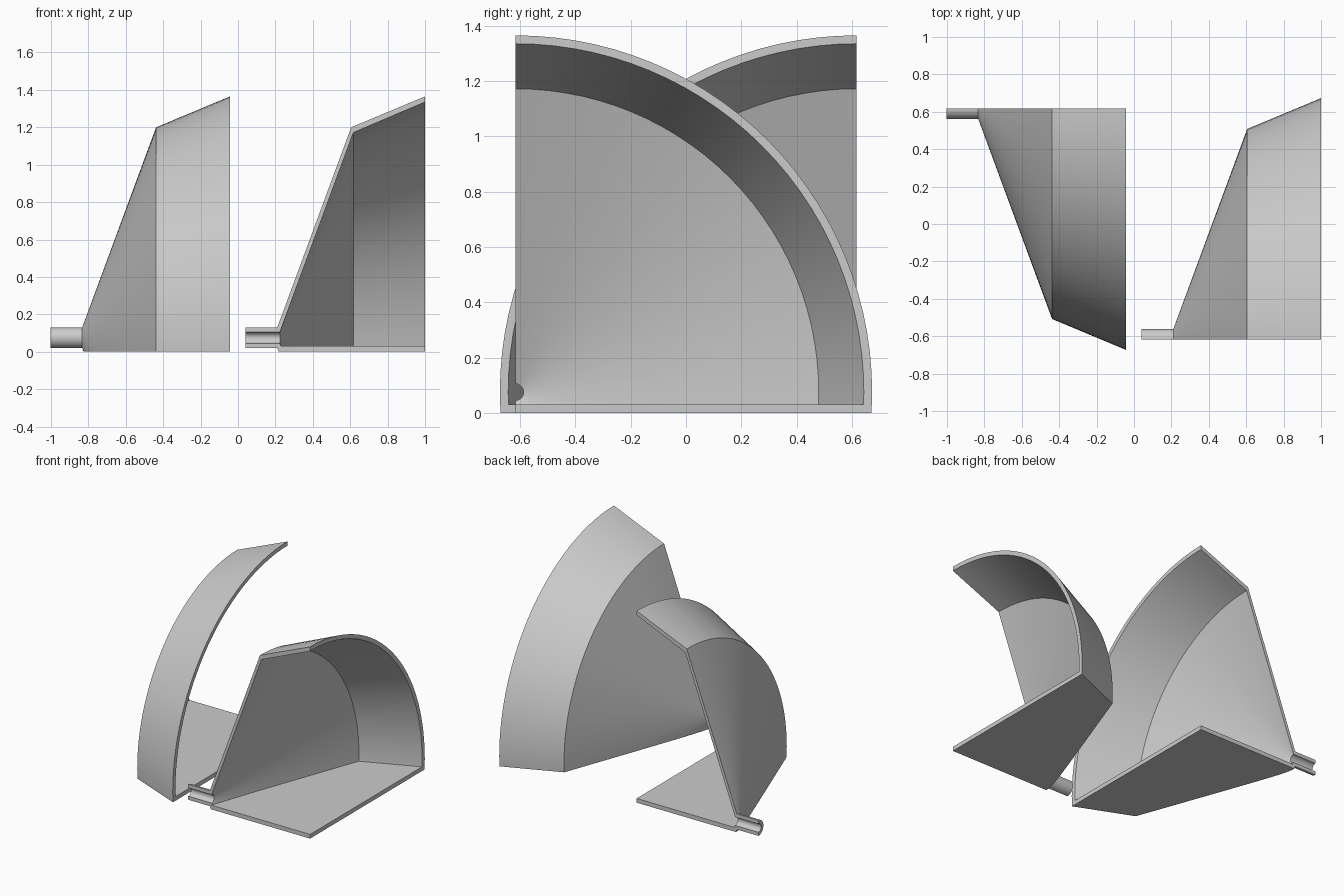
import bpy, bmesh, math
from mathutils import Vector

cube = bpy.data.objects.get("Cube")
if cube:
    bpy.data.objects.remove(cube, do_unlink=True)

grey = bpy.data.materials.new("light grey")
grey.use_nodes = True
colour = (0.6, 0.6, 0.6, 1)
grey.diffuse_color = colour
grey.node_tree.nodes["Principled BSDF"].inputs["Base Color"].default_value = colour

AXIS_Y, AXIS_Z = 0.617, 0.075   # distance of each funnel axis from the centre, and its height
FLOOR = 0.03                    # floor thickness
SEGMENTS = 56

# Closed wall section (x, radius): spout, cone and mouth, outside then inside
WALL = [(0.04, 0.055), (0.21, 0.055), (0.605, 1.125), (1.0, 1.29),
        (1.0, 1.26), (0.617, 1.097), (0.224, 0.03), (0.04, 0.03)]
# Floor outline (x, width), ending inside the wall
OUTLINE = [(0.222, 0.0), (0.605, 1.11), (1.0, 1.274), (1.0, 0.0)]


def finish(name, bm, shift, side):
    """Move the part onto its axis, flip it to its side and make an object."""
    for v in bm.verts:
        v.co.x += shift
        v.co.y = side * (v.co.y - AXIS_Y)
    bmesh.ops.recalc_face_normals(bm, faces=bm.faces)
    mesh = bpy.data.meshes.new(name)
    bm.to_mesh(mesh)
    bm.free()
    mesh.materials.append(grey)
    ob = bpy.data.objects.new(name, mesh)
    bpy.context.collection.objects.link(ob)
    bpy.ops.object.select_all(action='DESELECT')
    ob.select_set(True)
    bpy.context.view_layer.objects.active = ob
    bpy.ops.object.shade_smooth_by_angle(angle=math.radians(15))


def funnel_wall(name, shift, side):
    """Half turn of the wall section, cut flat at the ground."""
    bm = bmesh.new()
    face = bm.faces.new([bm.verts.new((x, 0, r)) for x, r in WALL])
    bmesh.ops.spin(bm, geom=[face] + face.edges[:] + face.verts[:],
                   axis=(1, 0, 0), cent=(0, 0, 0), angle=-math.pi, steps=SEGMENTS)
    bmesh.ops.remove_doubles(bm, verts=bm.verts, dist=1e-5)
    bmesh.ops.translate(bm, verts=bm.verts, vec=Vector((0, 0, AXIS_Z)))
    cut = bmesh.ops.bisect_plane(bm, geom=bm.verts[:] + bm.edges[:] + bm.faces[:],
                                 plane_co=(0, 0, 0), plane_no=(0, 0, 1), clear_inner=True)
    rim = [e for e in cut["geom_cut"] if isinstance(e, bmesh.types.BMEdge)]
    bmesh.ops.holes_fill(bm, edges=rim, sides=0)
    finish(name, bm, shift, side)


def floor_plate(name, shift, side):
    bm = bmesh.new()
    face = bm.faces.new([bm.verts.new((x, w, 0)) for x, w in OUTLINE])
    top = bmesh.ops.extrude_face_region(bm, geom=[face])["geom"]
    bmesh.ops.translate(bm, verts=[g for g in top if isinstance(g, bmesh.types.BMVert)],
                        vec=Vector((0, 0, FLOOR)))
    finish(name, bm, shift, side)


# Two mirrored halves, one behind the other along the funnel axis
for label, shift, side in (("left", 0.0, 1), ("right", -1.043, -1)):
    funnel_wall(label + "_funnel_wall", shift, side)
    floor_plate(label + "_funnel_floor", shift, side)
